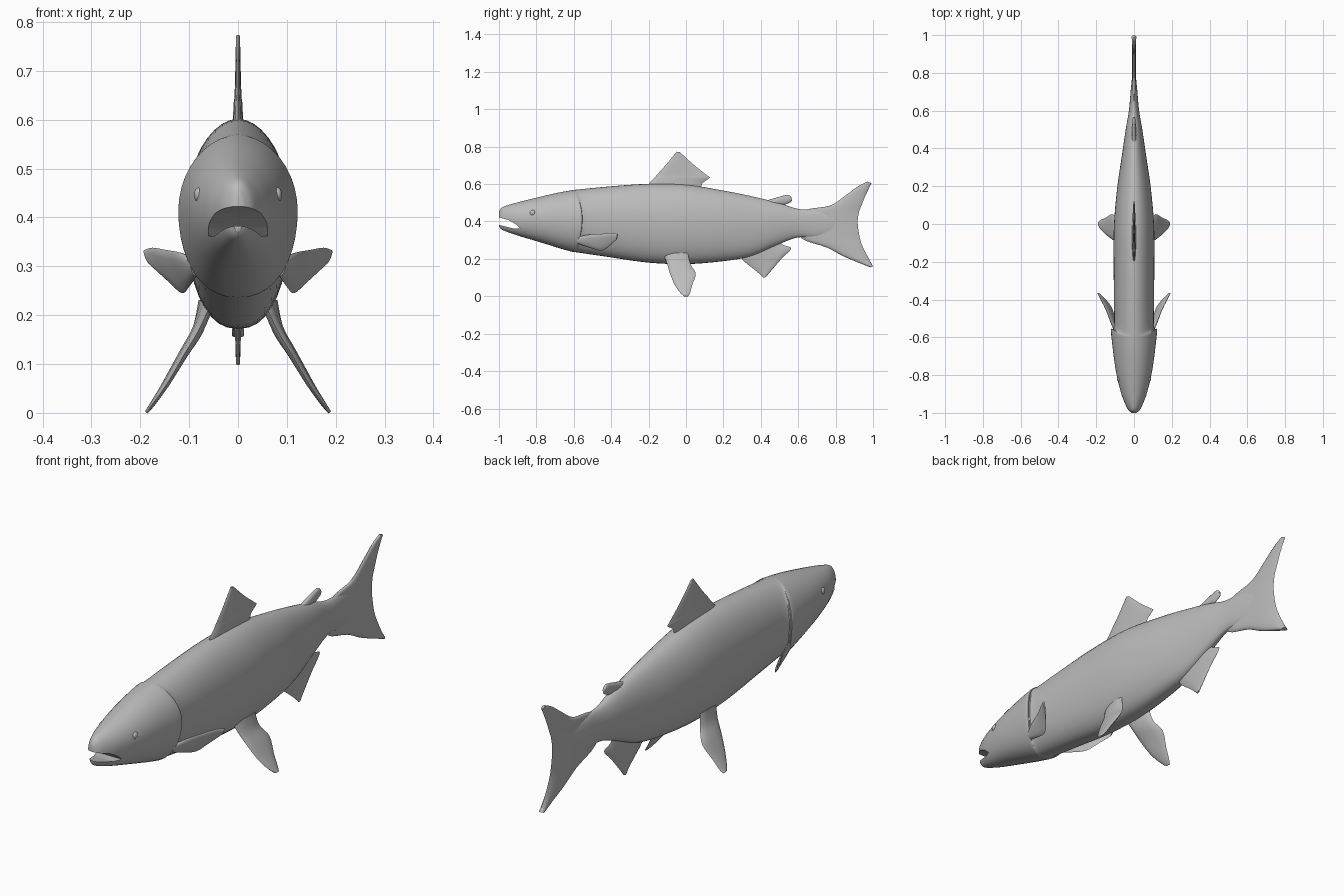
import bpy, bmesh, math
from mathutils import Vector

cube = bpy.data.objects.get("Cube")
if cube:
    bpy.data.objects.remove(cube, do_unlink=True)

grey = bpy.data.materials.new("plain grey")
grey.use_nodes = True
grey.diffuse_color = (0.5, 0.5, 0.5, 1)
grey.node_tree.nodes["Principled BSDF"].inputs["Base Color"].default_value = (0.5, 0.5, 0.5, 1)


def interpolate(rows, steps):
    """Smooth curve through rows of numbers."""
    out = []
    for i in range(len(rows) - 1):
        quad = [rows[max(i - 1, 0)], rows[i], rows[i + 1], rows[min(i + 2, len(rows) - 1)]]
        for s in range(steps):
            t = s / steps
            out.append([0.5 * (2 * b + (c - a) * t + (2 * a - 5 * b + 4 * c - d) * t * t
                               + (3 * b - a - 3 * c + d) * t ** 3) for a, b, c, d in zip(*quad)])
    return out + [list(rows[-1])]


def finish(name, bm):
    bmesh.ops.recalc_face_normals(bm, faces=bm.faces)
    mesh = bpy.data.meshes.new(name)
    bm.to_mesh(mesh)
    bm.free()
    mesh.materials.append(grey)
    obj = bpy.data.objects.new(name, mesh)
    bpy.context.collection.objects.link(obj)
    return obj


def smooth(obj, angle=40):
    bpy.ops.object.select_all(action='DESELECT')
    obj.select_set(True)
    bpy.context.view_layer.objects.active = obj
    for mod in list(obj.modifiers):
        bpy.ops.object.modifier_apply(modifier=mod.name)
    bpy.ops.object.shade_smooth_by_angle(angle=math.radians(angle))


def loft(name, rings):
    bm = bmesh.new()
    rings = [[bm.verts.new(p) for p in ring] for ring in rings]
    n = len(rings[0])
    for a, b in zip(rings, rings[1:]):
        for i in range(n):
            j = (i + 1) % n
            bm.faces.new((a[i], a[j], b[j], b[i]))
    bm.faces.new(rings[0])
    bm.faces.new(rings[-1])
    return finish(name, bm)


def fin(name, sections, root, tip, steps=4, side=1):
    """Lens-shaped blade through pairs of leading and trailing edge points."""
    rows = interpolate([tuple(a) + tuple(b) for a, b in sections], steps)
    rings = []
    for k, row in enumerate(rows):
        a, b = Vector(row[:3]), Vector(row[3:])
        before, after = rows[max(k - 1, 0)], rows[min(k + 1, len(rows) - 1)]
        along = Vector(after[:3]) + Vector(after[3:]) - Vector(before[:3]) - Vector(before[3:])
        normal = along.cross(b - a).normalized()
        half = root + (tip - root) * k / (len(rows) - 1)
        ring = []
        for i in range(12):
            ang = math.tau * i / 12
            t = (0.5 - 0.5 * math.cos(ang)) ** 1.2
            p = a.lerp(b, t) + normal * half * math.sin(ang)
            ring.append((p.x * side, p.y, p.z))
        rings.append(ring)
    obj = loft(name, rings)
    smooth(obj, 50)
    return obj


def flat(pairs):
    """Place side-profile pairs on the centre plane."""
    return [((0, *a), (0, *b)) for a, b in pairs]


# Body: y, bottom, top, half width
stations = [
    (-1.0, .372, .452, .012), (-.985, .357, .474, .030), (-.95, .342, .488, .048),
    (-.9, .325, .502, .067), (-.8, .295, .527, .092), (-.7, .265, .550, .108),
    (-.6, .240, .566, .121), (-.575, .236, .569, .120), (-.56, .234, .571, .106),
    (-.4, .208, .588, .106), (-.2, .180, .601, .108), (0, .172, .597, .106),
    (.2, .188, .565, .088), (.35, .215, .535, .066), (.5, .280, .498, .044),
    (.6, .315, .467, .027), (.7, .315, .460, .018), (.8, .340, .440, .008)]
rings = []
for y, low, high, width in interpolate(stations, 4):
    mid = low + (high - low) * .53
    ring = []
    for i in range(40):
        ang = math.tau * i / 40
        c, s = math.cos(ang), math.sin(ang)
        c = math.copysign(abs(c) ** (.85 if s < 0 else 1.05), c)
        z = mid + s * ((high - mid) if s > 0 else (mid - low))
        # The gill cover edge bows backwards at mid height
        bow = .02 * (1 - 2 * s * s) * max(0, 1 - abs(y + .575) / .15)
        ring.append((width * c, y + bow, z))
    rings.append(ring)
body = loft("body", rings)

# Open mouth, cut as a wedge between the jaws
wedge = [(-1.05, .447), (-1.0, .422), (-.95, .408), (-.91, .385), (-.885, .362),
         (-.92, .362), (-1.0, .382), (-1.05, .384)]
cutter = loft("mouth_cutter", [[(x, y, z) for y, z in wedge] for x in (-.2, .2)])
cutter.hide_render = True
cut = body.modifiers.new("mouth", 'BOOLEAN')
cut.operation = 'DIFFERENCE'
cut.solver = 'EXACT'
cut.object = cutter
smooth(body)
bpy.data.objects.remove(cutter, do_unlink=True)

# Fins on the centre line
fin("tail_fin", flat([
    ((.985, .155), (1.0, .160)), ((.85, .210), (.97, .215)), ((.75, .262), (.945, .265)),
    ((.62, .308), (.930, .310)), ((.58, .390), (.918, .390)), ((.64, .460), (.925, .450)),
    ((.77, .485), (.938, .485)), ((.85, .537), (.958, .535)), ((.92, .588), (.982, .585)),
    ((.97, .613), (.992, .605))]), .012, .006)
fin("dorsal_fin", flat([
    ((-.22, .56), (.09, .55)), ((-.20, .60), (.085, .60)), ((-.165, .637), (.125, .632)),
    ((-.155, .65), (.115, .645)), ((-.11, .70), (.045, .70)), ((-.05, .773), (-.032, .770))]), .012, .004)
fin("adipose_fin", flat([
    ((.40, .505), (.49, .45)), ((.45, .518), (.50, .487)), ((.52, .538), (.53, .490)),
    ((.55, .542), (.562, .505)), ((.563, .530), (.566, .515))]), .014, .005)
fin("anal_fin", flat([
    ((.29, .24), (.49, .31)), ((.30, .198), (.52, .275)), ((.35, .155), (.562, .255)),
    ((.385, .127), (.51, .200)), ((.415, .098), (.428, .104))]), .012, .004)

# Paired fins and eyes
pectoral = [((.09, -.585, .315), (.085, -.575, .28)), ((.118, -.53, .328), (.100, -.51, .258)),
            ((.145, -.46, .333), (.115, -.45, .245)), ((.175, -.40, .338), (.142, -.41, .268)),
            ((.192, -.365, .333), (.182, -.37, .305))]
pelvic = [((.055, -.12, .225), (.075, .01, .23)), ((.080, -.10, .170), (.085, .025, .17)),
          ((.110, -.085, .12), (.115, .052, .12)), ((.145, -.06, .06), (.150, .033, .06)),
          ((.175, -.03, .018), (.175, .022, .018)), ((.188, -.01, .001), (.188, .012, .001))]
for side, label in ((1, "left"), (-1, "right")):
    fin(label + "_pectoral_fin", pectoral, .010, .004, side=side)
    fin(label + "_pelvic_fin", pelvic, .014, .003, side=side)
    bm = bmesh.new()
    bmesh.ops.create_uvsphere(bm, u_segments=20, v_segments=12, radius=.015)
    bmesh.ops.scale(bm, vec=(.6, 1, 1), verts=bm.verts)
    bmesh.ops.translate(bm, vec=(side * .081, -.82, .446), verts=bm.verts)
    smooth(finish(label + "_eye", bm))
